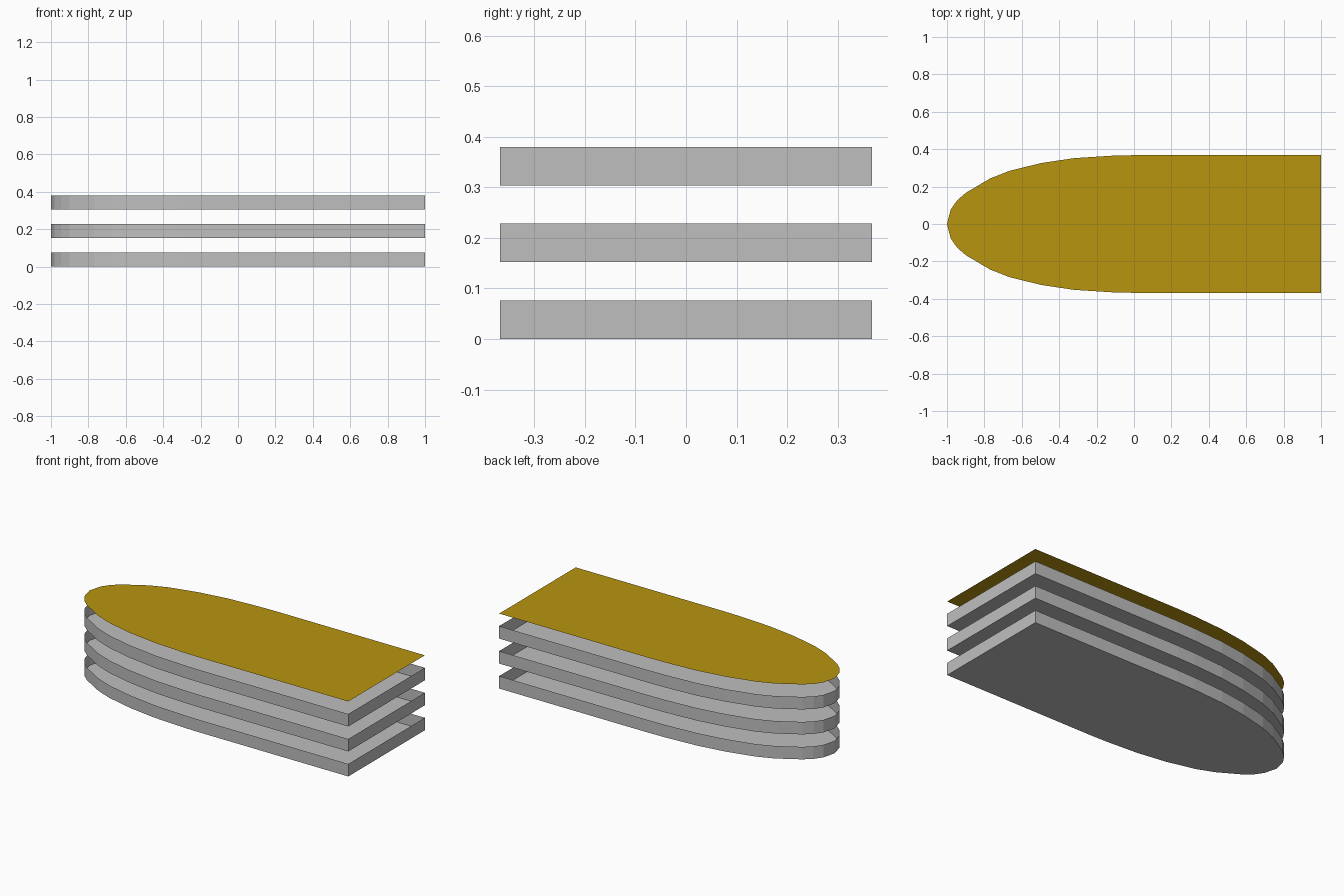
import bpy, bmesh

if "Cube" in bpy.data.objects:
    bpy.data.objects.remove(bpy.data.objects["Cube"])

WALL = 0.076      # tray height
STEP = 0.152      # distance from tray to tray


def material(name, rgb):
    m = bpy.data.materials.new(name)
    m.diffuse_color = (*rgb, 1)
    m.use_nodes = True
    m.node_tree.nodes["Principled BSDF"].inputs["Base Color"].default_value = m.diffuse_color
    return m


grey = material("light grey", (0.52, 0.52, 0.52))
gold = material("dark gold", (0.48, 0.30, 0.005))

# Half outline: square stern, straight side, rounded nose; mirrored in y
half = [(1, .368), (0, .368), (-.12, .365), (-.32, .352), (-.495, .326),
        (-.667, .284), (-.77, .243), (-.9, .166), (-.947, .125), (-.98, .077)]
outline = half + [(-1, 0)] + [(x, -y) for x, y in reversed(half)]


def deck(name, z, mat, wall=0):
    """Thin flat sheet, with an upright rim if wall is given (open on top)."""
    bm = bmesh.new()
    low = [bm.verts.new((x, y, z)) for x, y in outline]
    floor = bm.faces.new(low)
    if wall:
        high = [bm.verts.new((x, y, z + wall)) for x, y in outline]
        n = len(low)
        for i in range(n):
            j = (i + 1) % n
            bm.faces.new((low[j], low[i], high[i], high[j]))
        # floor looks down and walls look out
        floor.normal_update()
        if floor.normal.z > 0:
            bmesh.ops.reverse_faces(bm, faces=bm.faces[:])
    else:
        floor.normal_update()
        if floor.normal.z < 0:
            floor.normal_flip()
    me = bpy.data.meshes.new(name)
    bm.to_mesh(me)
    bm.free()
    me.materials.append(mat)
    ob = bpy.data.objects.new(name, me)
    bpy.context.collection.objects.link(ob)
    return ob


# Three open trays, then the flat gold top sheet
for i, level in enumerate(("lower", "middle", "upper")):
    deck(level + "_tray", i * STEP, grey, WALL)
deck("top_sheet", 3 * STEP, gold)
